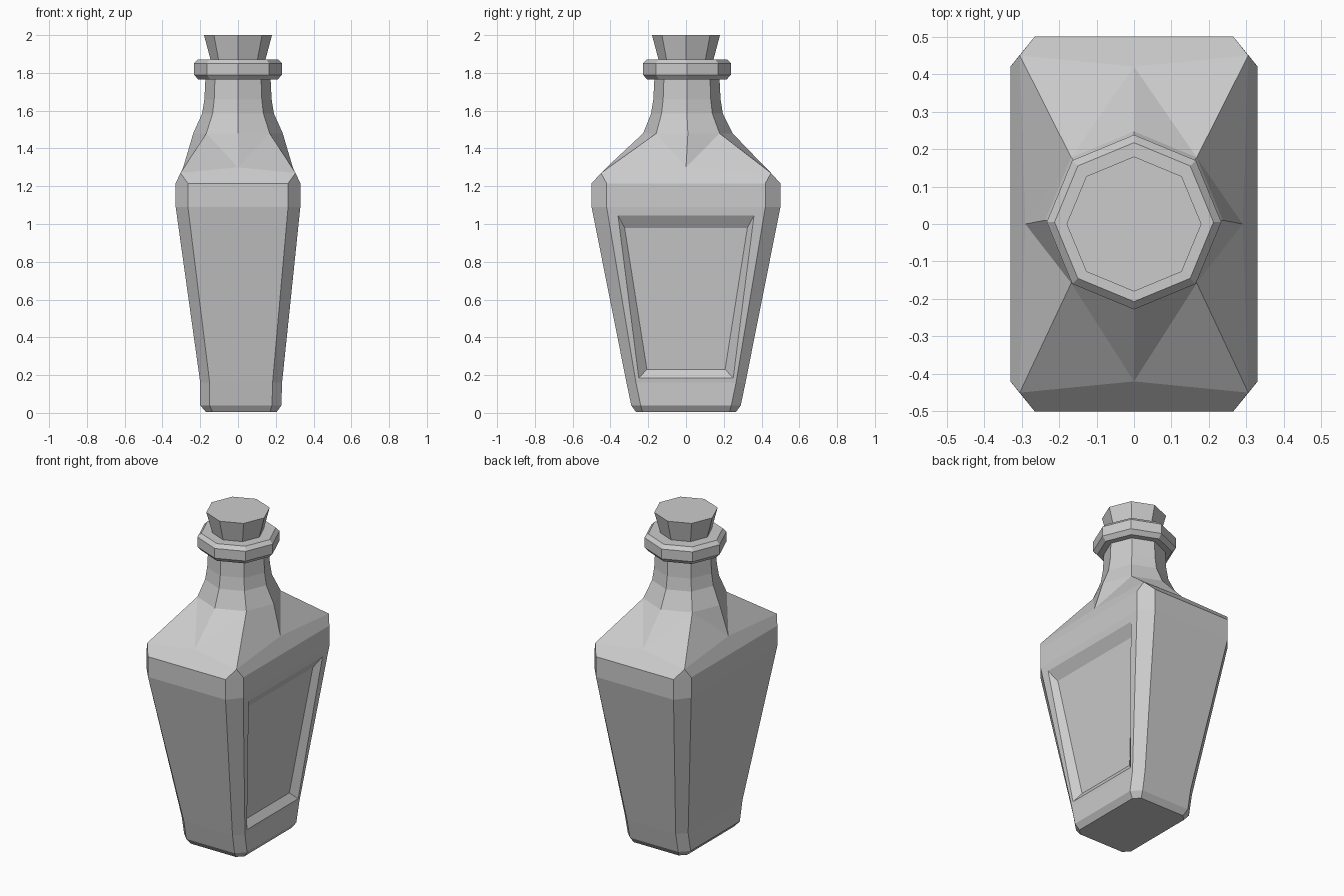
import bpy
import bmesh
from math import cos, sin, pi

cube = bpy.data.objects.get("Cube")
if cube:
    bpy.data.objects.remove(cube, do_unlink=True)

grey = bpy.data.materials.new("plain_grey")
grey.use_nodes = True
colour = (0.6, 0.6, 0.6, 1)
grey.diffuse_color = colour
grey.node_tree.nodes["Principled BSDF"].inputs["Base Color"].default_value = colour


def finish(bm, name):
    bmesh.ops.recalc_face_normals(bm, faces=bm.faces)
    mesh = bpy.data.meshes.new(name)
    bm.to_mesh(mesh)
    bm.free()
    mesh.materials.append(grey)
    obj = bpy.data.objects.new(name, mesh)
    bpy.context.collection.objects.link(obj)
    return obj


def add_ring(bm, points):
    return [bm.verts.new(p) for p in points]


def bridge(bm, low, high):
    n = len(low)
    return [bm.faces.new((low[i], low[(i + 1) % n], high[(i + 1) % n], high[i]))
            for i in range(n)]


def octagon(r, z, cy=0.0):
    return [(r * cos(i * pi / 4), cy + r * sin(i * pi / 4), z) for i in range(8)]


def chamfered(z, x0, x1, y, cx, cy):
    """Rectangle with cut corners, starting on the +x side."""
    return [(x1, cy - y, z), (x1, y - cy, z), (x1 - cx, y, z), (x0 + cx, y, z),
            (x0, y - cy, z), (x0, cy - y, z), (x0 + cx, -y, z), (x1 - cx, -y, z)]


def turned(name, profile, cy=0.0):
    """Eight-sided solid from (radius, height) pairs."""
    bm = bmesh.new()
    rings = [add_ring(bm, octagon(r, z, cy)) for r, z in profile]
    for low, high in zip(rings, rings[1:]):
        bridge(bm, low, high)
    bm.faces.new(rings[0])
    bm.faces.new(rings[-1])
    return finish(bm, name)


# Bottle body: tapered case with cut corners
bm = bmesh.new()
sections = [(0.005, -0.17, 0.205, 0.265, 0.035, 0.035),
            (0.04, -0.20, 0.23, 0.29, 0.05, 0.05),
            (0.16, -0.20, 0.233, 0.315, 0.05, 0.05),
            (1.09, -0.33, 0.33, 0.50, 0.065, 0.08),
            (1.215, -0.33, 0.33, 0.50, 0.065, 0.08)]
rings = [add_ring(bm, chamfered(*s)) for s in sections]
bm.faces.new(rings[0])
walls = [bridge(bm, a, b) for a, b in zip(rings, rings[1:])]

# Shoulder: pointed corners and a raised middle point on each side
top = rings[-1]
X, Y, MX, MY = 0.305, 0.45, 0.29, 0.42
shoulder = add_ring(bm, [(MX, 0, 1.3), (X, Y, 1.27), (0, MY, 1.3), (-X, Y, 1.27),
                         (-MX, 0, 1.3), (-X, -Y, 1.27), (0, -MY, 1.3), (X, -Y, 1.27)])
neck = add_ring(bm, octagon(0.237, 1.48, 0.01))
for k in range(0, 8, 2):
    bm.faces.new((top[k], top[k + 1], shoulder[k + 1], shoulder[k], shoulder[k - 1]))
    bm.faces.new((top[k + 1], top[(k + 2) % 8], shoulder[k + 1]))
    for j in (k + 1, k - 1):
        bm.faces.new((shoulder[k], shoulder[j], neck[j]))
        bm.faces.new((shoulder[k], neck[j], neck[k]))

# Neck
for r, z in [(0.19, 1.585), (0.178, 1.66), (0.172, 1.78)]:
    upper = add_ring(bm, octagon(r, z, 0.005))
    bridge(bm, neck, upper)
    neck = upper
bm.faces.new(neck)


# Sunken panel on the +x side: rim, then sloped edge down to the floor
def sink(face, y_low, z_low, y_high, z_high, depth):
    bmesh.ops.inset_individual(bm, faces=[face], thickness=0.02)
    mid = face.calc_center_median().z
    for v in face.verts:
        y, z = (y_high, z_high) if v.co.z > mid else (y_low, z_low)
        x = 0.33 - 0.104 * (1.09 - z) - depth
        v.co = (x, y if v.co.y > 0 else -y, z)


panel = walls[2][0]
sink(panel, 0.25, 0.185, 0.36, 1.045, 0.0)
sink(panel, 0.207, 0.23, 0.325, 0.98, 0.035)
finish(bm, "bottle_body")

# Lip around the mouth
turned("collar", [(0.165, 1.765), (0.21, 1.765), (0.233, 1.79), (0.233, 1.85),
                  (0.212, 1.872), (0.15, 1.872)], 0.005)

# Flared stopper
turned("stopper", [(0.14, 1.85), (0.18, 2.0)])
